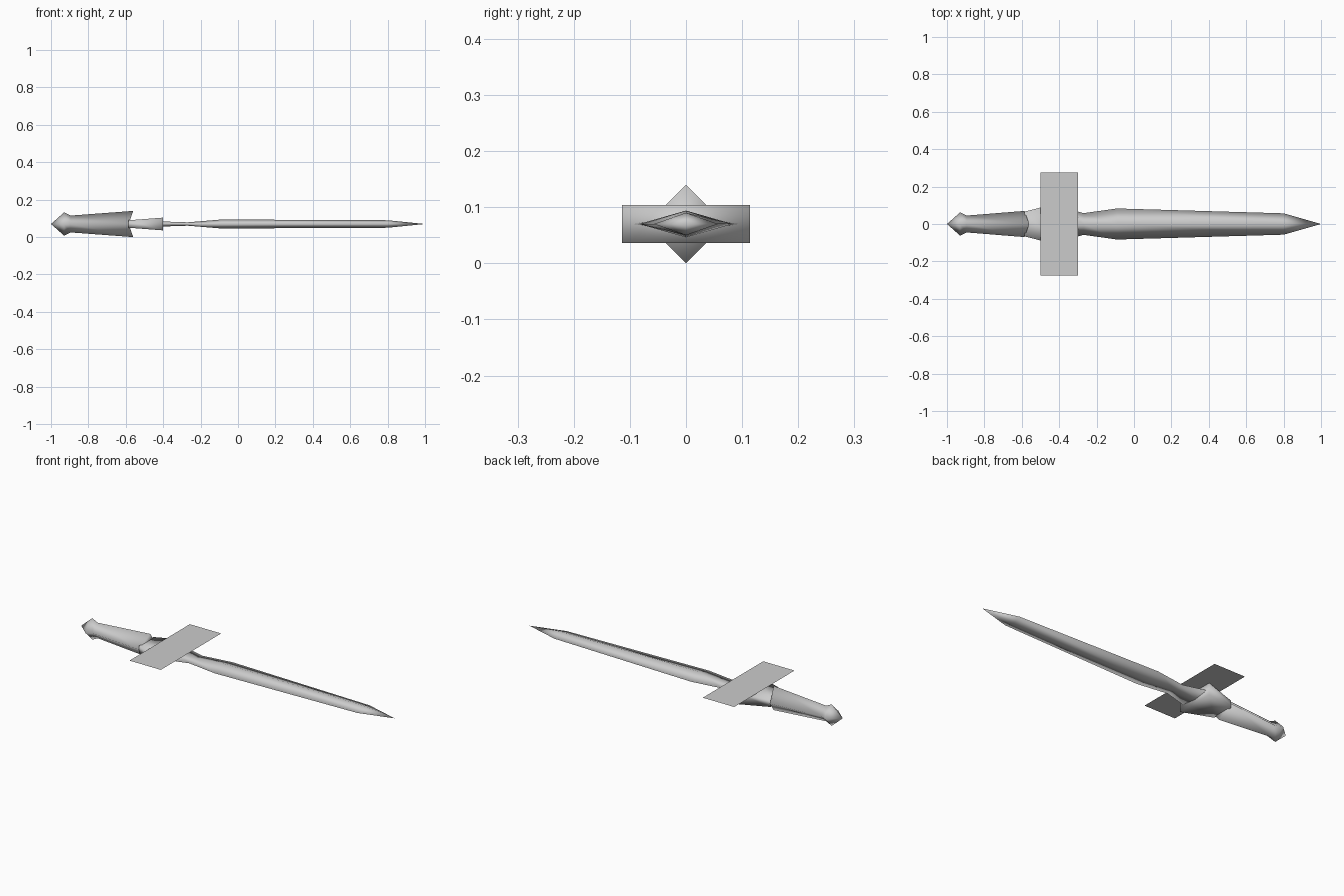
import bpy, bmesh

if "Cube" in bpy.data.objects:
    bpy.data.objects.remove(bpy.data.objects["Cube"])

Z = 0.07  # height of the long axis

steel = bpy.data.materials.new("plain grey")
steel.diffuse_color = (0.6, 0.6, 0.6, 1)
steel.use_nodes = True
steel.node_tree.nodes["Principled BSDF"].inputs["Base Color"].default_value = steel.diffuse_color


def finish(name, bm, smooth=True):
    bmesh.ops.remove_doubles(bm, verts=bm.verts, dist=0.0005)
    bmesh.ops.recalc_face_normals(bm, faces=bm.faces)
    for f in bm.faces:
        f.smooth = smooth
    me = bpy.data.meshes.new(name)
    bm.to_mesh(me)
    bm.free()
    me.materials.append(steel)
    ob = bpy.data.objects.new(name, me)
    bpy.context.collection.objects.link(ob)
    return ob


def loft(name, stations, section, cap_end=True):
    """Skin a cross-section along x; stations are (x, half width, half height, side setback)."""
    bm = bmesh.new()
    rings = [[bm.verts.new((x - back * abs(u), w * u, Z + h * v)) for u, v in section]
             for x, w, h, back in stations]
    n = len(section)
    for a, b in zip(rings, rings[1:]):
        for i in range(n):
            j = (i + 1) % n
            bm.faces.new((a[i], a[j], b[j], b[i]))
    if cap_end:
        bm.faces.new(rings[-1])
    return finish(name, bm)


diamond = [(1, 0), (0, 1), (-1, 0), (0, -1)]
box = [(1, 1), (-1, 1), (-1, -1), (1, -1)]

# grip with pointed pommel, mouth cut back at the sides
loft("grip", [(-1, 0, 0, 0), (-0.93, 0.062, 0.062, 0), (-0.895, 0.045, 0.045, 0),
              (-0.56, 0.07, 0.07, 0.025)], diamond)

# flared collar between grip and blade
loft("collar", [(-0.585, 0.066, 0.02, 0), (-0.4, 0.114, 0.034, 0)], box)

# diamond-section blade, waisted near the collar
loft("blade", [(-0.42, 0.1, 0.014, 0), (-0.27, 0.058, 0.009, 0), (-0.09, 0.083, 0.024, 0),
               (0.8, 0.057, 0.02, 0), (1, 0, 0, 0)], diamond, False)

# thin flat crossguard sheet
bm = bmesh.new()
bm.faces.new([bm.verts.new((-0.4 + 0.1 * u, 0.275 * v, 0.107))
              for u, v in ((-1, -1), (1, -1), (1, 1), (-1, 1))])
finish("crossguard", bm, False)
